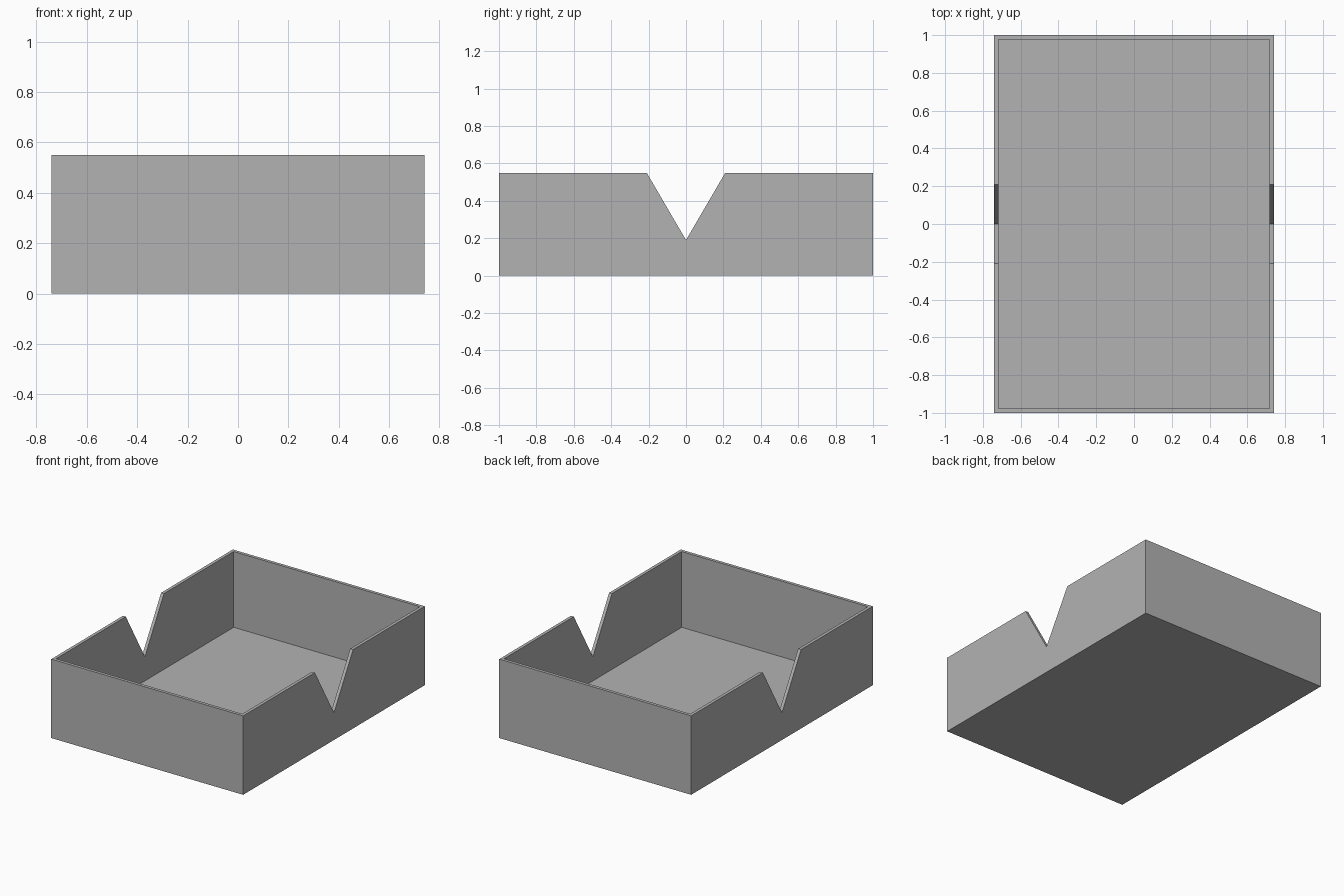
import bpy, bmesh

if "Cube" in bpy.data.objects:
    bpy.data.objects.remove(bpy.data.objects["Cube"])

HALF_X, HALF_Y, HEIGHT, WALL = 0.74, 1.0, 0.55, 0.022
NOTCH_HALF, NOTCH_BOTTOM = 0.21, 0.19

grey = bpy.data.materials.new("light_grey")
grey.diffuse_color = (0.45, 0.45, 0.45, 1)
grey.use_nodes = True
grey.node_tree.nodes["Principled BSDF"].inputs["Base Color"].default_value = grey.diffuse_color


def prism(name, profile, half_length):
    """Extrude a (y, z) profile along x, centred on x = 0."""
    bm = bmesh.new()
    face = bm.faces.new([bm.verts.new((-half_length, y, z)) for y, z in profile])
    ext = bmesh.ops.extrude_face_region(bm, geom=[face])["geom"]
    verts = [v for v in ext if isinstance(v, bmesh.types.BMVert)]
    bmesh.ops.translate(bm, vec=(2 * half_length, 0, 0), verts=verts)
    bmesh.ops.recalc_face_normals(bm, faces=bm.faces)
    mesh = bpy.data.meshes.new(name)
    bm.to_mesh(mesh)
    bm.free()
    mesh.materials.append(grey)
    obj = bpy.data.objects.new(name, mesh)
    bpy.context.collection.objects.link(obj)
    return obj


def rectangle(half_y, z0, z1):
    return [(-half_y, z0), (half_y, z0), (half_y, z1), (-half_y, z1)]


# Solid tray block
tray = prism("tray", rectangle(HALF_Y, 0, HEIGHT), HALF_X)

# Open cavity leaving thin walls and floor
cavity = prism("cavity_cutter", rectangle(HALF_Y - WALL, WALL, HEIGHT + 0.2), HALF_X - WALL)

# V notch through both long walls, widened above the rim at the same slope
over = 0.1
wide = NOTCH_HALF * (HEIGHT + over - NOTCH_BOTTOM) / (HEIGHT - NOTCH_BOTTOM)
notch = prism("notch_cutter", [(0, NOTCH_BOTTOM), (wide, HEIGHT + over),
                               (-wide, HEIGHT + over)], HALF_X + 0.1)

# Cut the block, then discard the cutters
bpy.context.view_layer.objects.active = tray
for cutter in (cavity, notch):
    cutter.hide_render = True
    mod = tray.modifiers.new(cutter.name, "BOOLEAN")
    mod.operation = "DIFFERENCE"
    mod.solver = "EXACT"
    mod.object = cutter
    bpy.ops.object.modifier_apply(modifier=mod.name)
    bpy.data.objects.remove(cutter)
